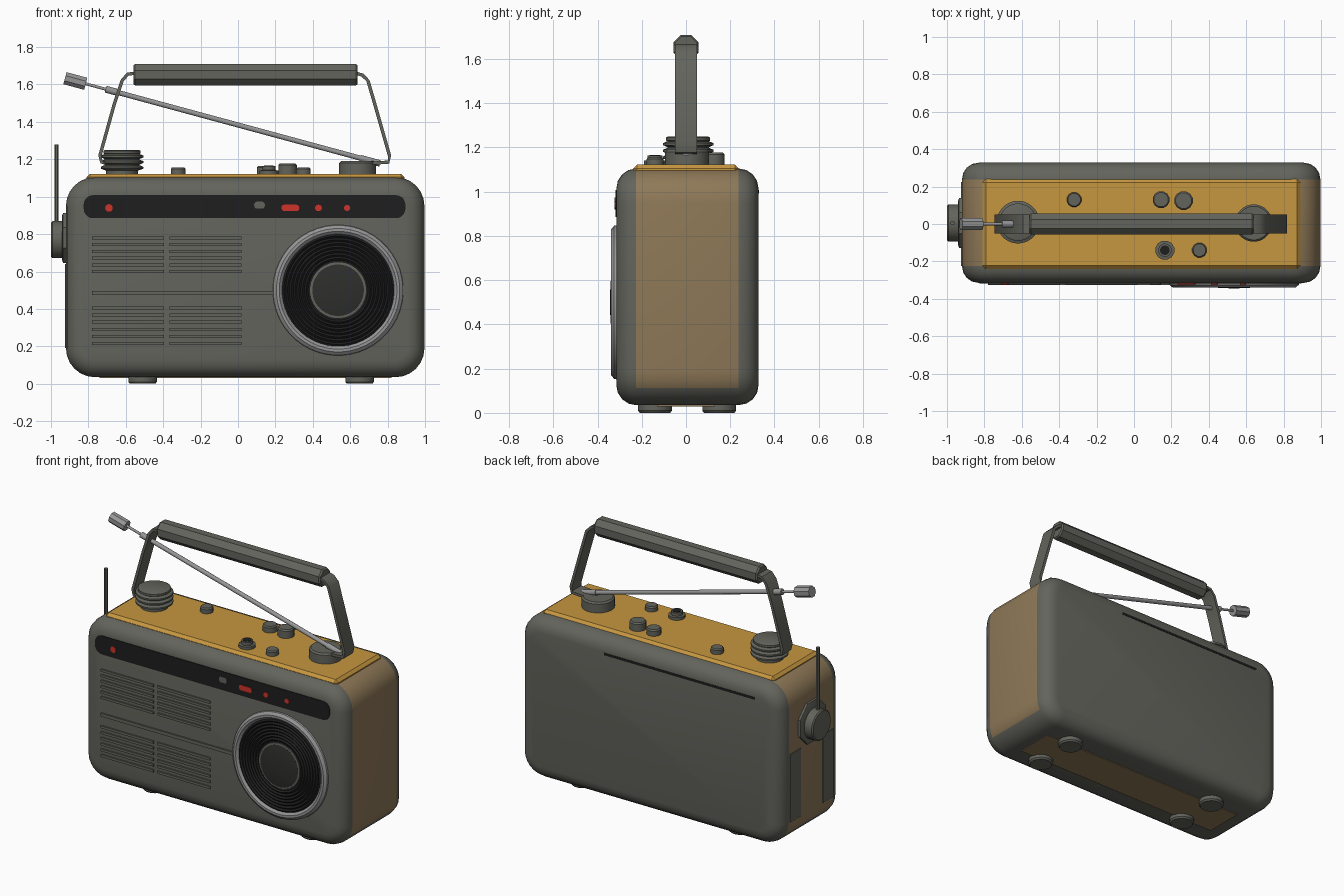
import bpy, bmesh, math
from mathutils import Vector

if "Cube" in bpy.data.objects:
    bpy.data.objects.remove(bpy.data.objects["Cube"])


def mat(name, srgb):
    m = bpy.data.materials.new(name)
    lin = [((c / 255 + 0.055) / 1.055) ** 2.4 for c in srgb]
    m.diffuse_color = (*lin, 1)
    m.use_nodes = True
    m.node_tree.nodes["Principled BSDF"].inputs["Base Color"].default_value = m.diffuse_color
    return m


GREY = mat("warm_grey", (99, 100, 92))
GOLD = mat("gold", (198, 150, 64))
TAN = mat("tan", (143, 121, 88))
BLACK = mat("black", (30, 30, 30))
CHAR = mat("charcoal", (46, 46, 45))
RED = mat("red", (205, 52, 42))
SILVER = mat("silver", (150, 150, 150))


def finish(name, bm, *mats):
    bmesh.ops.recalc_face_normals(bm, faces=bm.faces)
    me = bpy.data.meshes.new(name)
    bm.to_mesh(me)
    bm.free()
    for m in mats:
        me.materials.append(m)
    ob = bpy.data.objects.new(name, me)
    bpy.context.collection.objects.link(ob)
    return ob


def prism_bm(pts, y0, y1):
    """Extrude an outline given in x, z along y."""
    bm = bmesh.new()
    a = [bm.verts.new((x, y0, z)) for x, z in pts]
    b = [bm.verts.new((x, y1, z)) for x, z in pts]
    bm.faces.new(a)
    bm.faces.new(b[::-1])
    for i in range(len(pts)):
        j = (i + 1) % len(pts)
        bm.faces.new((a[i], b[i], b[j], a[j]))
    bmesh.ops.recalc_face_normals(bm, faces=bm.faces)
    return bm


def round_rect(x0, x1, z0, z1, r, n=5):
    pts = []
    corners = ((x1 - r, z1 - r), (x0 + r, z1 - r), (x0 + r, z0 + r), (x1 - r, z0 + r))
    for k, (cx, cz) in enumerate(corners):
        for i in range(n + 1):
            t = math.pi / 2 * (k + i / n)
            pts.append((cx + r * math.cos(t), cz + r * math.sin(t)))
    return pts


def box(name, lo, hi, m, bevel=0.0):
    bm = prism_bm([(lo[0], lo[2]), (hi[0], lo[2]), (hi[0], hi[2]), (lo[0], hi[2])], lo[1], hi[1])
    if bevel:
        bmesh.ops.bevel(bm, geom=bm.edges[:], offset=bevel, segments=1, affect='EDGES')
    return finish(name, bm, m)


def lathe(name, profile, base, axis, m, n=24):
    """Spin (radius, height) pairs about an axis starting at base, closing both ends."""
    bm = bmesh.new()
    q = Vector(axis).to_track_quat('Z', 'Y')
    rings = []
    for r, h in profile:
        rings.append([bm.verts.new(Vector(base) + q @ Vector(
            (r * math.cos((i + .5) * math.tau / n), r * math.sin((i + .5) * math.tau / n), h)))
            for i in range(n)])
    for a, b in zip(rings, rings[1:]):
        for i in range(n):
            j = (i + 1) % n
            bm.faces.new((a[i], a[j], b[j], b[i]))
    bm.faces.new(rings[0][::-1])
    bm.faces.new(rings[-1])
    return finish(name, bm, m)


def rod(name, p0, p1, r, m, n=12):
    d = Vector(p1) - Vector(p0)
    return lathe(name, [(r, 0), (r, d.length)], p0, d, m, n)


def strap(name, path, t, half, m):
    """Flat band following a path in x, z."""
    left, right = [], []
    for i, p in enumerate(path):
        a, b = Vector(path[max(i - 1, 0)]), Vector(path[min(i + 1, len(path) - 1)])
        d = (b - a).normalized()
        nrm = Vector((-d.y, d.x)) * t / 2
        left.append(tuple(Vector(p) + nrm))
        right.append(tuple(Vector(p) - nrm))
    return finish(name, prism_bm(left + right[::-1], -half, half), m)


# Body: rounded outline with rounded front and back rims, tan ends
FRONT, BACK = -0.315, 0.328
bm = prism_bm(round_rect(-0.92, 0.997, 0.035, 1.105, 0.155, 6), FRONT, BACK)
rims = [e for e in bm.edges if abs(e.verts[0].co.y - e.verts[1].co.y) < 1e-6]
bmesh.ops.bevel(bm, geom=rims, offset=0.09, segments=4, profile=0.5, affect='EDGES')
for f in bm.faces:
    c = f.calc_center_median()
    if abs(c.y) < 0.05 and abs(f.normal.y) < 0.1 and c.z > 0.12 and (c.x > 0.88 or c.x < -0.8):
        f.material_index = 1
finish("body", bm, GREY, TAN)

# Panels on the top, left end, underside and back
box("top_plate", (-0.81, -0.24, 1.075), (0.89, 0.24, 1.122), GOLD, 0.018)
for s in (-1, 1):
    ys = sorted((s * 0.115, s * 0.225))
    box("left_end_panel", (-0.924, ys[0], 0.19), (-0.918, ys[1], 0.64), GREY)
box("bottom_strip", (-0.74, -0.13, 0.030), (0.82, 0.13, 0.038), TAN)
box("back_seam", (-0.73, BACK - 0.004, 0.992), (0.37, BACK + 0.002, 1.008), BLACK)

# Feet
for x in (-0.51, 0.65):
    for y in (-0.14, 0.15):
        lathe("foot", [(0.07, 0), (0.078, 0.01), (0.078, 0.05)], (x, y, 0), (0, 0, 1), GREY, 16)

# Dial window with markers
finish("dial_window", prism_bm(round_rect(-0.825, 0.895, 0.885, 1.008, 0.05), FRONT - 0.004, FRONT + 0.004), BLACK)
for name, x, z, w, h, m in (("red_marker", -0.69, 0.94, 0.04, 0.04, RED),
                            ("red_bar", 0.28, 0.94, 0.095, 0.035, RED),
                            ("red_marker", 0.43, 0.94, 0.036, 0.034, RED),
                            ("red_marker", 0.583, 0.94, 0.032, 0.032, RED),
                            ("grey_marker", 0.115, 0.955, 0.058, 0.038, GREY)):
    finish(name, prism_bm(round_rect(x - w / 2, x + w / 2, z - h / 2, z + h / 2, h * 0.45, 3),
                          FRONT - 0.008, FRONT), m)

# Speaker: silver ring, ribbed cone, centre cap
spk = (0.535, FRONT + 0.004, 0.5)
lathe("speaker_ring", [(0.35, 0), (0.347, 0.014), (0.33, 0.028), (0.315, 0.028), (0.296, 0.012),
                       (0.296, 0.004)], spk, (0, -1, 0), SILVER, 48)
cone = [(0.3, 0.0), (0.3, 0.016)]
for i in range(7):
    r = 0.29 - i * 0.02
    cone += [(r, 0.022), (r - 0.01, 0.013)]
lathe("speaker_cone", cone, spk, (0, -1, 0), BLACK, 48)
lathe("cap_ring", [(0.15, 0.0), (0.15, 0.02), (0.137, 0.022)], spk, (0, -1, 0), GREY, 32)
lathe("speaker_cap", [(0.138, 0.0), (0.138, 0.022), (0.1, 0.029), (0.05, 0.032), (0.01, 0.033)],
      spk, (0, -1, 0), CHAR, 32)

# Grille slats in two columns and the rails between them
rows = [0.60 + 0.036 * i for i in range(6)] + [0.215 + 0.038 * i for i in range(6)]
for z in rows:
    for x in (-0.78, -0.365):
        box("grille_slat", (x, FRONT - 0.009, z - 0.008), (x + 0.385, FRONT + 0.004, z + 0.008), GREY)
box("grille_rail", (-0.78, FRONT - 0.010, 0.475), (0.2, FRONT + 0.004, 0.497), GREY)

# Large knobs
ribs = [(0.085, 0), (0.085, 0.03)]
for i in range(3):
    ribs += [(0.095, 0.032 + 0.03 * i), (0.114, 0.04 + 0.03 * i), (0.114, 0.05 + 0.03 * i),
             (0.095, 0.058 + 0.03 * i)]
lathe("ribbed_knob", ribs + [(0.1, 0.122), (0.1, 0.135), (0.09, 0.14)], (-0.62, 0.01, 1.11), (0, 0, 1), GREY, 32)
lathe("antenna_base", [(0.1, 0), (0.1, 0.07), (0.09, 0.08)], (0.64, 0.005, 1.11), (0, 0, 1), GREY, 24)

# Small knobs
for x, y, r, top in ((-0.32, 0.13, 0.04, 1.157), (0.145, 0.13, 0.046, 1.163),
                     (0.265, 0.125, 0.051, 1.177), (0.35, -0.14, 0.04, 1.155)):
    lathe("small_knob", [(r, 0), (r, top - 1.118), (r * 0.85, top - 1.11)], (x, y, 1.11), (0, 0, 1), GREY, 12)
lathe("socket", [(0.052, 0), (0.052, 0.03), (0.036, 0.032), (0.036, 0.054)], (0.165, -0.14, 1.11), (0, 0, 1), GREY, 12)
lathe("socket_hole", [(0.026, 0), (0.026, 0.057)], (0.165, -0.14, 1.11), (0, 0, 1), BLACK, 12)

# Carrying handle
lathe("handle_grip", [(0.054, 0), (0.062, 0.01), (0.062, 1.19), (0.054, 1.2)],
      (-0.56, 0, 1.652), (1, 0, 0), GREY, 8)
strap("left_handle_arm", [(-0.55, 1.66), (-0.59, 1.655), (-0.62, 1.62), (-0.66, 1.5),
                          (-0.738, 1.22), (-0.73, 1.185), (-0.68, 1.175)], 0.018, 0.05, GREY)
strap("right_handle_arm", [(0.63, 1.66), (0.665, 1.65), (0.695, 1.62), (0.73, 1.5),
                           (0.81, 1.22), (0.805, 1.185), (0.70, 1.178)], 0.018, 0.05, GREY)

# Telescopic antenna
joint = Vector((0.74, 0, 1.183))
aim = Vector((-1.43, 0, 0.387)).normalized()
rod("antenna_hinge", joint - aim * 0.02, joint + aim * 0.09, 0.018, SILVER)
rod("antenna_lower", joint, joint + aim * 1.46, 0.014, SILVER)
rod("antenna_collar", joint + aim * 1.44, joint + aim * 1.5, 0.019, SILVER)
rod("antenna_upper", joint + aim * 1.45, joint + aim * 1.64, 0.008, SILVER)
rod("antenna_tip", joint + aim * 1.61, joint + aim * 1.725, 0.036, SILVER, 8)

# Tuning dial and upright rod on the left end
lathe("dial_base", [(0.145, 0), (0.145, 0.03), (0.13, 0.035)], (-0.905, 0.005, 0.78), (-1, 0, 0), GREY, 8)
lathe("tuning_dial", [(0.1, 0), (0.1, 0.063), (0.092, 0.07)], (-0.93, 0.005, 0.77), (-1, 0, 0), GREY, 20)
rod("side_rod", (-0.97, 0.005, 0.8), (-0.97, 0.005, 1.28), 0.012, GREY, 8)

# Smooth shading that keeps edges sharp
bpy.ops.object.select_all(action='SELECT')
bpy.context.view_layer.objects.active = bpy.data.objects["body"]
bpy.ops.object.shade_smooth_by_angle(angle=math.radians(32))
